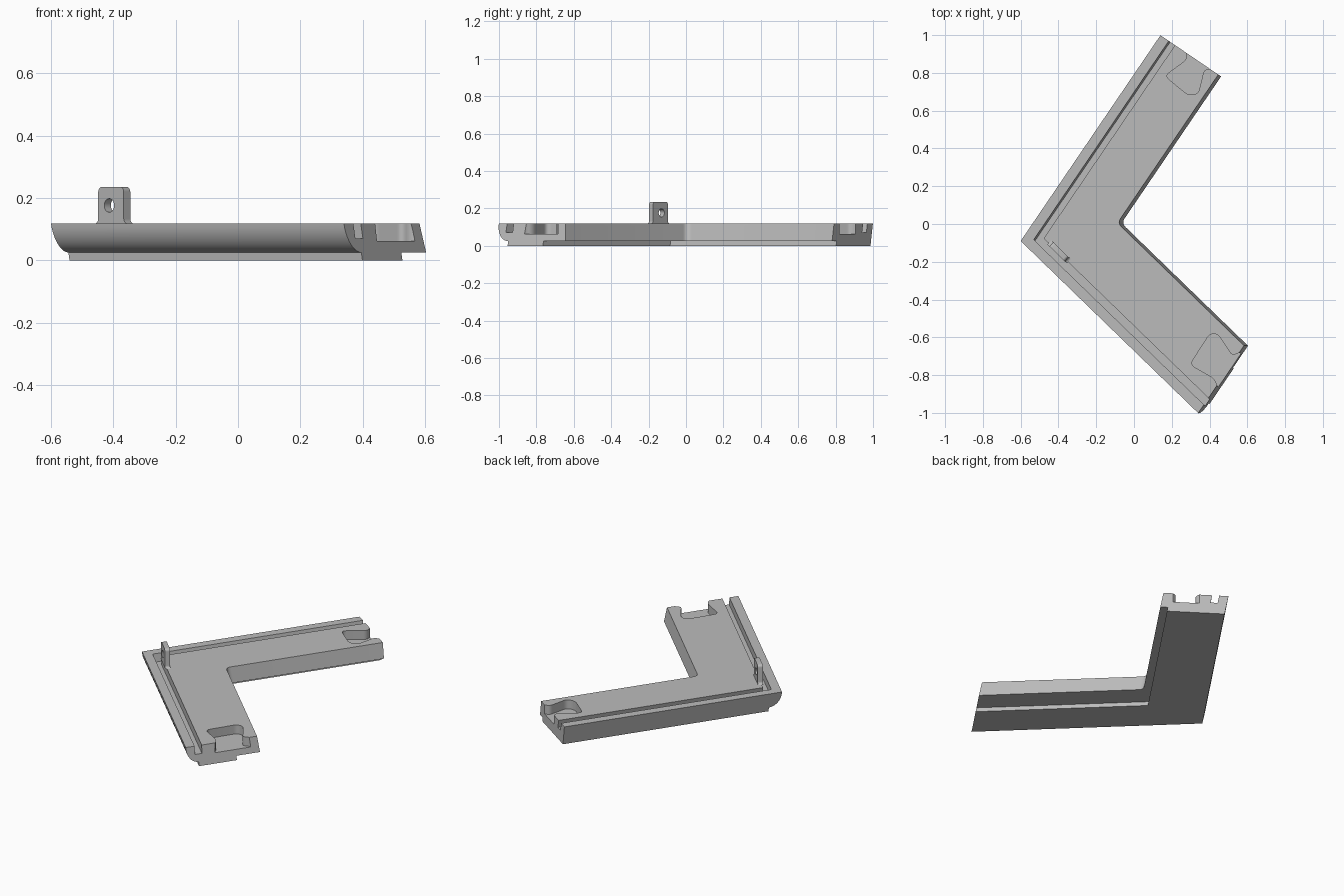
import bpy
import bmesh
import math
from mathutils import Vector

old = bpy.data.objects.get("Cube")
if old:
    bpy.data.objects.remove(old, do_unlink=True)

# Plan frame: two arms leave one outer corner
CORNER = Vector((-0.60, -0.09))
DIR_A = Vector((0.562, 0.827))       # along the rear arm
IN_A = Vector((0.827, -0.562))       # from its outer edge inward
IN_B = Vector((0.696, 0.718))        # same for the front arm
DIR_B = Vector((0.718, -0.696))
LEN_A, END_B = 1.317, 1.289
TOP, SHELF, LEAN = 0.118, 0.025, 0.018

grey = bpy.data.materials.new("plain grey")
grey.use_nodes = True
grey.diffuse_color = (0.5, 0.5, 0.5, 1)
grey.node_tree.nodes["Principled BSDF"].inputs["Base Color"].default_value = (0.5, 0.5, 0.5, 1)


def plan(a, b):
    """Point at distance a from the rear outer edge and b from the front one."""
    det = IN_A.x * IN_B.y - IN_A.y * IN_B.x
    return CORNER + Vector(((IN_B.y * a - IN_A.y * b) / det,
                            (IN_A.x * b - IN_B.x * a) / det))


def lean(z):
    return LEAN * (TOP - z) / (TOP - SHELF)


def rounded(points, radius, steps=6):
    """Round the corners of a closed outline."""
    out = []
    for i, p in enumerate(points):
        before, after = points[i - 1] - p, points[(i + 1) % len(points)] - p
        r = min(radius, before.length * 0.49, after.length * 0.49)
        s, e = p + before.normalized() * r, p + after.normalized() * r
        for k in range(steps + 1):
            t = k / steps
            out.append(s * (1 - t) ** 2 + p * 2 * t * (1 - t) + e * t * t)
    return out


def angle_loop(z, a0, b0, a1, b1, over=0, fillet=0.0):
    """Angled outline at height z, as 3D points."""
    s = lean(z)
    end = CORNER + DIR_A * (LEN_A + over)
    eb = END_B + over + s
    inner = plan(a1 + s, b1)
    if fillet:
        p, q = inner + DIR_A * fillet, inner + DIR_B * fillet
        bend = [p * (1 - t) ** 2 + inner * 2 * t * (1 - t) + q * t * t
                for t in (k / 6 for k in range(7))]
    else:
        bend = [inner]
    pts = [plan(a0 + s, b0), plan(eb, b0), plan(eb, b1)] + bend[::-1]
    pts += [end + IN_A * (a1 + s), end + IN_A * (a0 + s)]
    return [Vector((p.x, p.y, z)) for p in pts]


def loft(name, loops):
    """Solid skinned through matching loops, capped at both ends."""
    bm = bmesh.new()
    rings = [[bm.verts.new(p) for p in loop] for loop in loops]
    n = len(rings[0])
    for low, high in zip(rings, rings[1:]):
        for i in range(n):
            j = (i + 1) % n
            bm.faces.new((low[i], low[j], high[j], high[i]))
    bm.faces.new(rings[0][::-1])
    bm.faces.new(rings[-1])
    bmesh.ops.recalc_face_normals(bm, faces=bm.faces)
    mesh = bpy.data.meshes.new(name)
    bm.to_mesh(mesh)
    bm.free()
    mesh.materials.append(grey)
    obj = bpy.data.objects.new(name, mesh)
    bpy.context.collection.objects.link(obj)
    return obj


def select(obj):
    bpy.ops.object.select_all(action='DESELECT')
    obj.select_set(True)
    bpy.context.view_layer.objects.active = obj


def cut(obj, cutter):
    cutter.hide_render = True
    select(obj)
    mod = obj.modifiers.new("cut", 'BOOLEAN')
    mod.operation = 'DIFFERENCE'
    mod.solver = 'EXACT'
    mod.object = cutter
    bpy.ops.object.modifier_apply(modifier=mod.name)
    bpy.data.objects.remove(cutter, do_unlink=True)


def smooth(obj):
    select(obj)
    bpy.ops.object.shade_smooth_by_angle(angle=math.radians(30))


# Angled body: rounded underside along the front arm, leaning inner walls
loops = []
STEPS = 10
for k in range(STEPS, -1, -1):
    th = k / STEPS * math.pi / 2
    z = TOP - (TOP - SHELF) * math.sin(th)
    loops.append(angle_loop(z, 0, 0.075 * (1 - math.cos(th)), 0.37,
                            0.425 + 0.8 * lean(z), fillet=0.03))
body = loft("angled_body", loops)

# Groove following the outer edges
cut(body, loft("groove_cutter", [angle_loop(z, 0.053, 0.053, 0.093, 0.095, over=0.1)
                                 for z in (0.07, 0.16)]))


# Dovetail pockets in both ends
def pocket(name, origin, across, inward, outline):
    pts = [origin + across * u + inward * v for u, v in outline]
    pts = rounded(pts, 0.03)
    cut(body, loft(name, [[Vector((p.x, p.y, z)) for p in pts] for z in (0.062, 0.16)]))


pocket("rear_pocket_cutter", CORNER + DIR_A * LEN_A, IN_A, -DIR_A,
       [(0.15, -0.08), (0.155, -0.01), (0.19, 0.025), (0.14, 0.165), (0.30, 0.18),
        (0.34, 0.145), (0.293, 0.02), (0.33, -0.01), (0.335, -0.08)])
pocket("front_pocket_cutter", plan(END_B, 0), DIR_A, -IN_A,
       [(0.165, -0.08), (0.17, -0.01), (0.20, 0.03), (0.188, 0.18), (0.38, 0.185),
        (0.405, 0.15), (0.352, 0.02), (0.39, 0.0), (0.395, -0.08)])
smooth(body)

# Narrower foot under the body
foot = loft("foot", [angle_loop(z, 0, 0.075, 0.327, 0.30) for z in (0, SHELF)])
smooth(foot)

# Upright tab with rounded top, flared base and a hole
MID = Vector((-0.397, -0.147))


def tab_loop(points, depth):
    c = MID + IN_B * depth
    return [Vector((c.x + DIR_B.x * u, c.y + DIR_B.y * u, z)) for u, z in points]


half, height, flare = 0.057, 0.235, 0.015
right = [(half + flare * (1 - math.sin(t)), TOP + flare * (1 - math.cos(t)))
         for t in (k / 5 * math.pi / 2 for k in range(6))]
right += [(half - flare * (1 - math.cos(t)), height - flare * (1 - math.sin(t)))
          for t in (k / 5 * math.pi / 2 for k in range(6))]
outline = right + [(-u, z) for u, z in reversed(right)]
tab = loft("upright_tab", [tab_loop(outline, d) for d in (-0.015, 0.015)])
hole = [(0.022 * math.cos(t) - 0.008, 0.176 + 0.022 * math.sin(t))
        for t in (k / 24 * math.tau for k in range(24))]
cut(tab, loft("hole_cutter", [tab_loop(hole, d) for d in (-0.05, 0.05)]))
smooth(tab)
